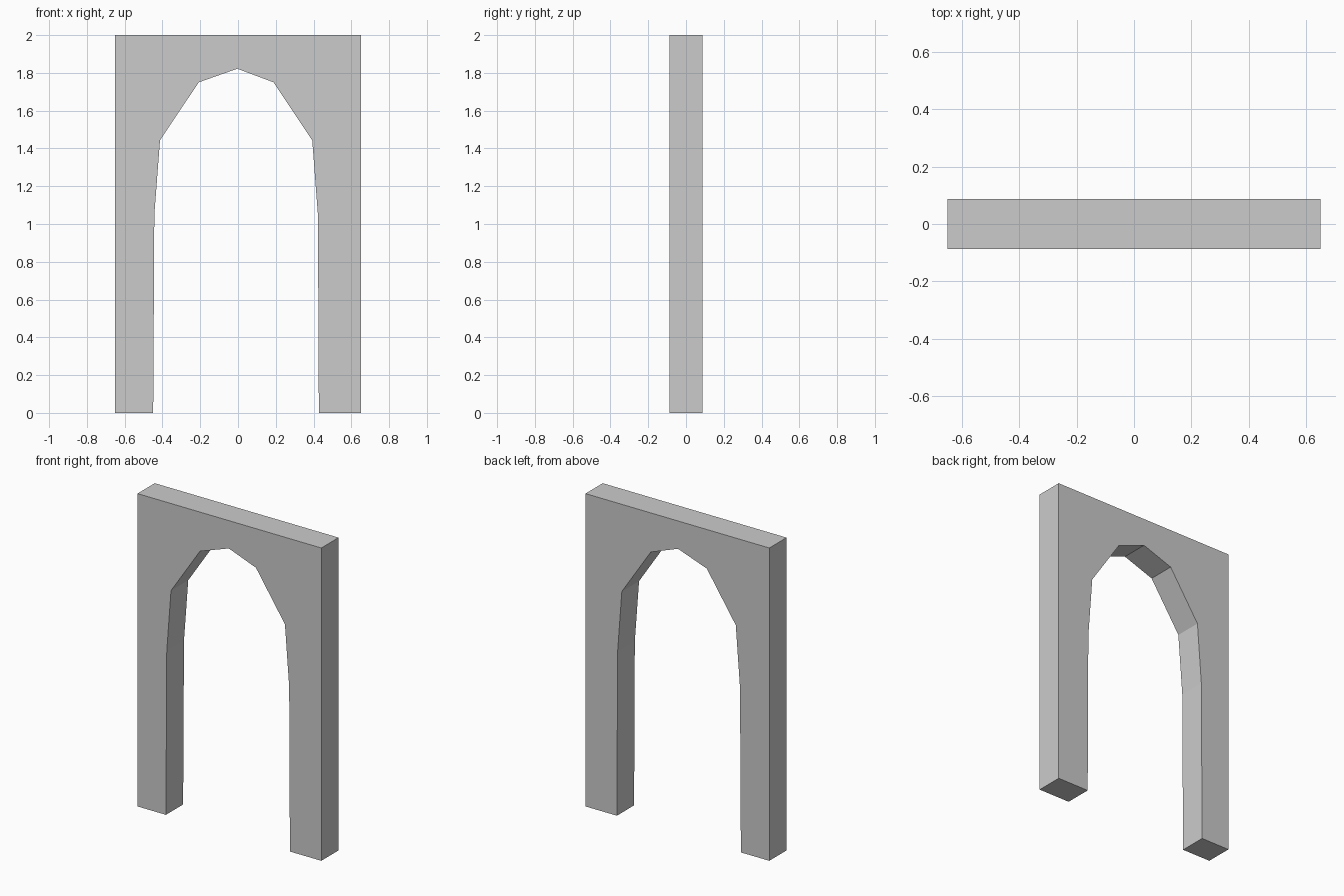
import bpy, bmesh

if "Cube" in bpy.data.objects:
    bpy.data.objects.remove(bpy.data.objects["Cube"])

HALF_W, HALF_D, HEIGHT = 0.65, 0.087, 2.0
CENTRE = -0.01  # the opening sits slightly left of centre

# Half profile of the opening, from the floor to just below the crown
half = [(0.438, 0.0), (0.433, 1.05), (0.403, 1.443), (0.198, 1.75)]
left = [(CENTRE - x, z) for x, z in half]
right = [(CENTRE + x, z) for x, z in reversed(half)]
left[0] = (-0.449, 0.0)
opening = left + [(-0.004, 1.822)] + right

# Wall outline with the arch cut into its base
outline = opening + [(HALF_W, 0), (HALF_W, HEIGHT), (-HALF_W, HEIGHT), (-HALF_W, 0)]

# Extrude the outline through the wall thickness
bm = bmesh.new()
face = bm.faces.new([bm.verts.new((x, -HALF_D, z)) for x, z in outline])
extruded = bmesh.ops.extrude_face_region(bm, geom=[face], use_keep_orig=True)
verts = [g for g in extruded["geom"] if isinstance(g, bmesh.types.BMVert)]
bmesh.ops.translate(bm, vec=(0, 2 * HALF_D, 0), verts=verts)
bmesh.ops.recalc_face_normals(bm, faces=bm.faces)

mesh = bpy.data.meshes.new("arch_wall")
bm.to_mesh(mesh)
bm.free()
bpy.context.collection.objects.link(bpy.data.objects.new("arch_wall", mesh))
